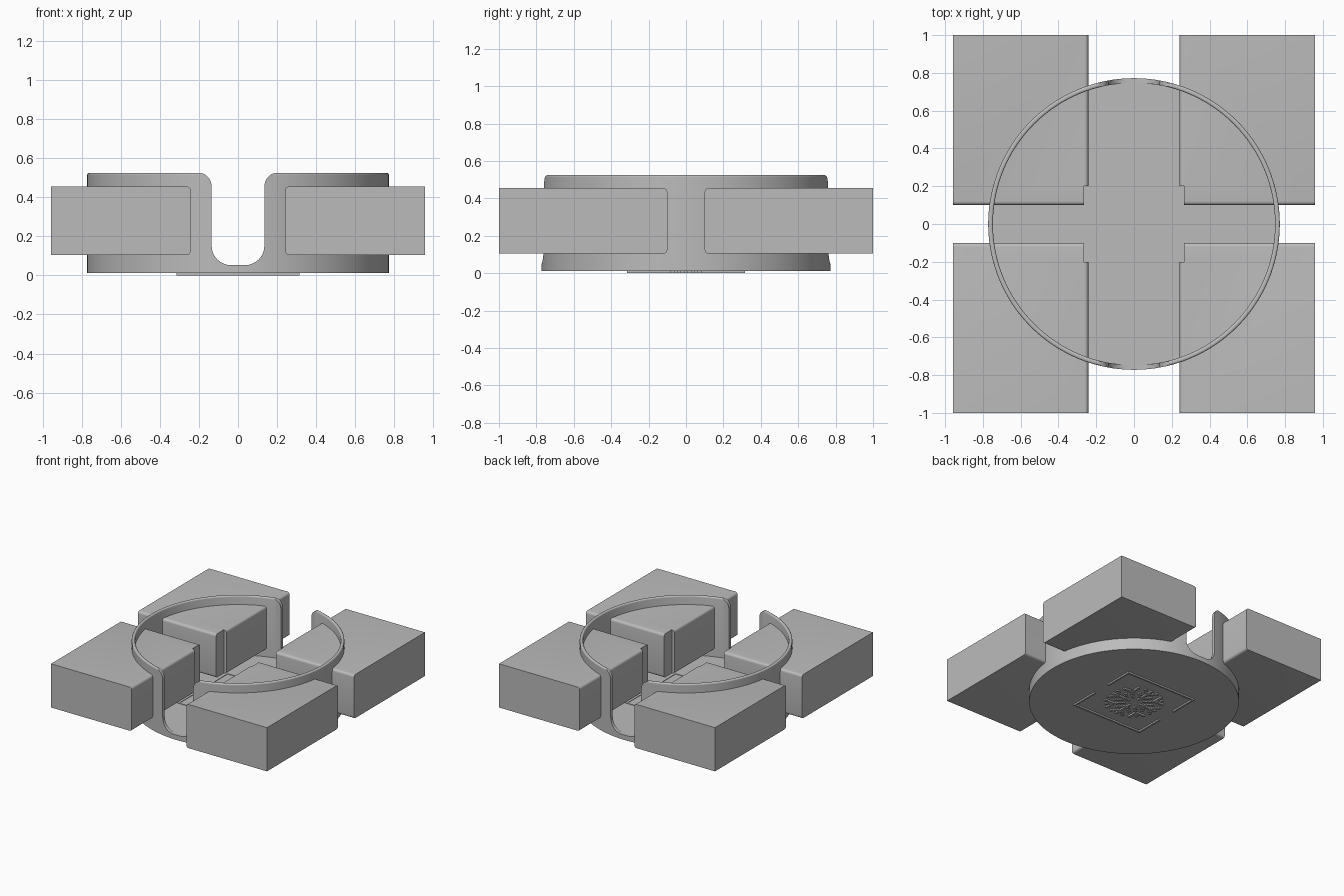
import bpy, bmesh, math
from mathutils import Matrix

if "Cube" in bpy.data.objects:
    bpy.data.objects.remove(bpy.data.objects["Cube"])

grey = bpy.data.materials.new("plain grey")
grey.diffuse_color = (0.5, 0.5, 0.5, 1)
grey.use_nodes = True
grey.node_tree.nodes["Principled BSDF"].inputs["Base Color"].default_value = grey.diffuse_color


def finish(name, bm, smooth=False):
    bmesh.ops.recalc_face_normals(bm, faces=bm.faces)
    me = bpy.data.meshes.new(name)
    bm.to_mesh(me)
    bm.free()
    me.materials.append(grey)
    ob = bpy.data.objects.new(name, me)
    bpy.context.collection.objects.link(ob)
    if smooth:
        shade(ob)
    return ob


def select(ob):
    bpy.ops.object.select_all(action='DESELECT')
    ob.select_set(True)
    bpy.context.view_layer.objects.active = ob


def shade(ob):
    select(ob)
    bpy.ops.object.shade_smooth_by_angle(angle=math.radians(35))


def extrude(bm, pts, vec):
    f = bm.faces.new([bm.verts.new(p) for p in pts])
    r = bmesh.ops.extrude_face_region(bm, geom=[f])
    vs = [g for g in r["geom"] if isinstance(g, bmesh.types.BMVert)]
    bmesh.ops.translate(bm, verts=vs, vec=vec)


def box(bm, x0, x1, y0, y1, z0, z1):
    m = Matrix.Translation(((x0 + x1) / 2, (y0 + y1) / 2, (z0 + z1) / 2))
    m = m @ Matrix.Diagonal((x1 - x0, y1 - y0, z1 - z0, 1))
    bmesh.ops.create_cube(bm, size=1, matrix=m)


def arc(cx, cz, r, a0, a1, n=8):
    return [(cx + r * math.cos(math.radians(a0 + (a1 - a0) * i / n)),
             cz + r * math.sin(math.radians(a0 + (a1 - a0) * i / n))) for i in range(n + 1)]


# Round tray: floor and thin wall with a rounded rim, turned about z
profile = [(0, .012), (.772, .012), (.772, .514)]
profile += arc(.762, .515, .01, 0, 90, 4) + arc(.757, .515, .01, 90, 180, 4)
profile += [(.747, .05), (0, .05)]
bm = bmesh.new()
vs = [bm.verts.new((x, 0, z)) for x, z in profile]
es = [bm.edges.new(p) for p in zip(vs, vs[1:])]
bmesh.ops.spin(bm, geom=vs + es, cent=(0, 0, 0), axis=(0, 0, 1),
               angle=2 * math.pi, steps=128, use_duplicate=False)
bmesh.ops.remove_doubles(bm, verts=bm.verts, dist=1e-4)
tray = finish("round_tray", bm)

# Slot cutter: rounded at the bottom, flaring at the rim
half = arc(.035, .152, .1, -90, 0) + arc(.207, .455, .072, 180, 90) + [(.207, .7)]
outline = half + [(-x, z) for x, z in reversed(half)]
bm = bmesh.new()
extrude(bm, [(x, -1, z) for x, z in outline], (0, 2, 0))
cutter = finish("slot_cutter", bm)
cutter.hide_render = True
select(tray)
mod = tray.modifiers.new("slots", 'BOOLEAN')
mod.operation = 'DIFFERENCE'
mod.solver = 'EXACT'
mod.object = cutter
bpy.ops.object.modifier_apply(modifier="slots")
bpy.data.objects.remove(cutter)
shade(tray)

# Four corner blocks, notched at the inner corner, inner edges rounded
plan = [(.265, .1), (.957, .1), (.957, 1), (.242, 1), (.242, .2), (.265, .2)]
for sx, side in ((-1, "left"), (1, "right")):
    for sy, end in ((-1, "front"), (1, "back")):
        bm = bmesh.new()
        extrude(bm, [(x, y, .105) for x, y in plan], (0, 0, .35))
        edges = [e for e in bm.edges
                 if abs(e.verts[0].co.z - e.verts[1].co.z) < .01
                 and (all(abs(v.co.x - .242) < .001 for v in e.verts)
                      or all(abs(v.co.y - .1) < .001 for v in e.verts))]
        bmesh.ops.bevel(bm, geom=edges, offset=.02, segments=5,
                        profile=.5, affect='EDGES')
        bmesh.ops.scale(bm, vec=(sx, sy, 1), verts=bm.verts)
        finish(f"{end}_{side}_block", bm, True)

# Thin square frame through the floor, open in the middle of two sides
bm = bmesh.new()
for s in (-1, 1):
    y = s * .308
    box(bm, -.316, .316, y - .007, y + .007, 0, .054)
    for t in (-1, 1):
        x, yc = t * .309, s * .19
        box(bm, x - .007, x + .007, yc - .111, yc + .111, 0, .054)
finish("floor_frame", bm)

# Stepped snowflake relief through the floor
P = .018
cells = [(i, 0) for i in range(3, 12)]
for k in range(1, 4):
    cells += [(8 + k, k), (8 + k, -k), (4 + k, k), (4 + k, -k)]
cells += [(i, i) for i in range(3, 9)]
cells += [(i, 6) for i in range(7, 11)] + [(6, i) for i in range(7, 11)]
bm = bmesh.new()
done = set()
for i, j in cells:
    for _ in range(4):
        i, j = -j, i
        if (i, j) not in done:
            done.add((i, j))
            x, y = i * P, j * P
            box(bm, x - P / 2, x + P / 2, y - P / 2, y + P / 2, 0, .054)
finish("snowflake_relief", bm)
